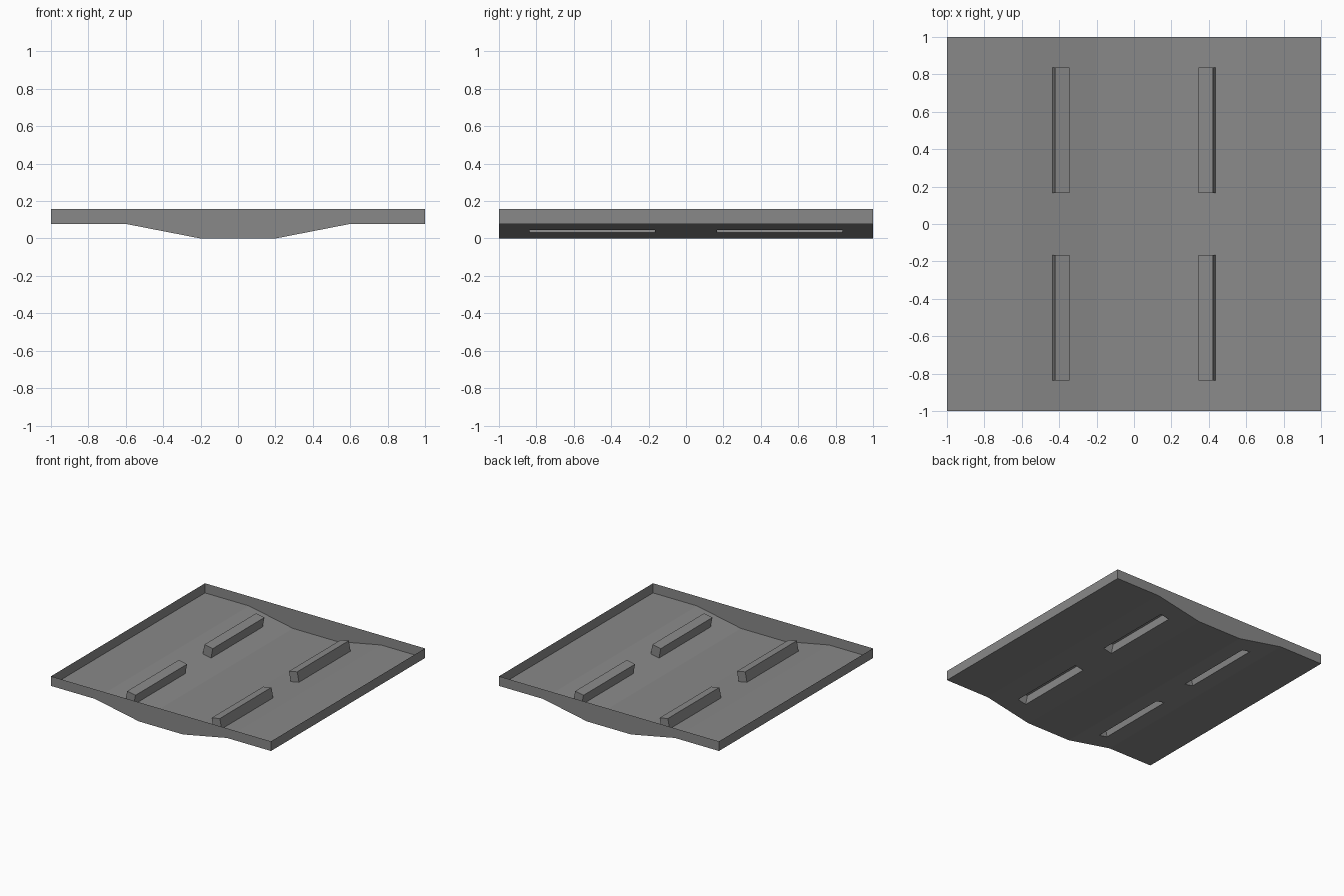
import bpy
import bmesh

cube = bpy.data.objects.get("Cube")
if cube:
    bpy.data.objects.remove(cube, do_unlink=True)

RIM_TOP = 0.157
LEDGE = 0.078
FLOOR_HALF, SLOPE_END = 0.2, 0.6
RIB_X = (0.362, 0.437)
RIB_Y = (0.167, 0.837)
RIB_HEIGHT = 0.083

grey = bpy.data.materials.new("plain grey")
grey.use_nodes = True
colour = (0.25, 0.25, 0.25, 1)
grey.diffuse_color = colour
grey.node_tree.nodes["Principled BSDF"].inputs["Base Color"].default_value = colour


def floor_height(x):
    """Sunken middle, sloping up to a flat ledge on each side."""
    t = (abs(x) - FLOOR_HALF) / (SLOPE_END - FLOOR_HALF)
    return LEDGE * min(max(t, 0), 1)


def mirrored(values):
    return sorted([-v for v in values] + list(values))


def between(value, limits):
    return limits[0] < abs(value) < limits[1]


# Floor sheet, cut along the edges of the ribs
xs = mirrored((FLOOR_HALF, *RIB_X, SLOPE_END, 1))
ys = mirrored((*RIB_Y, 1))
bm = bmesh.new()
grid = [[bm.verts.new((x, y, floor_height(x))) for y in ys] for x in xs]
for a, b in zip(grid, grid[1:]):
    for j in range(len(ys) - 1):
        bm.faces.new((a[j], b[j], b[j + 1], a[j + 1]))
bm.normal_update()

# Thin rim walls, raised from the outer edge to one level
border = [e for e in bm.edges if e.is_boundary]
ribs = [f for f in bm.faces
        if between(f.calc_center_median().x, RIB_X)
        and between(f.calc_center_median().y, RIB_Y)]
raised = bmesh.ops.extrude_edge_only(bm, edges=border)["geom"]
for v in raised:
    if isinstance(v, bmesh.types.BMVert):
        v.co.z = RIM_TOP

# Hollow ribs, pressed up square to the sloping floor
for face in ribs:
    push = face.normal * RIB_HEIGHT
    made = bmesh.ops.extrude_discrete_faces(bm, faces=[face])["faces"]
    bmesh.ops.translate(bm, verts=made[0].verts[:], vec=push)

bmesh.ops.recalc_face_normals(bm, faces=bm.faces[:])
mesh = bpy.data.meshes.new("tray_panel")
bm.to_mesh(mesh)
bm.free()
mesh.materials.append(grey)
tray = bpy.data.objects.new("tray_panel", mesh)
bpy.context.collection.objects.link(tray)
